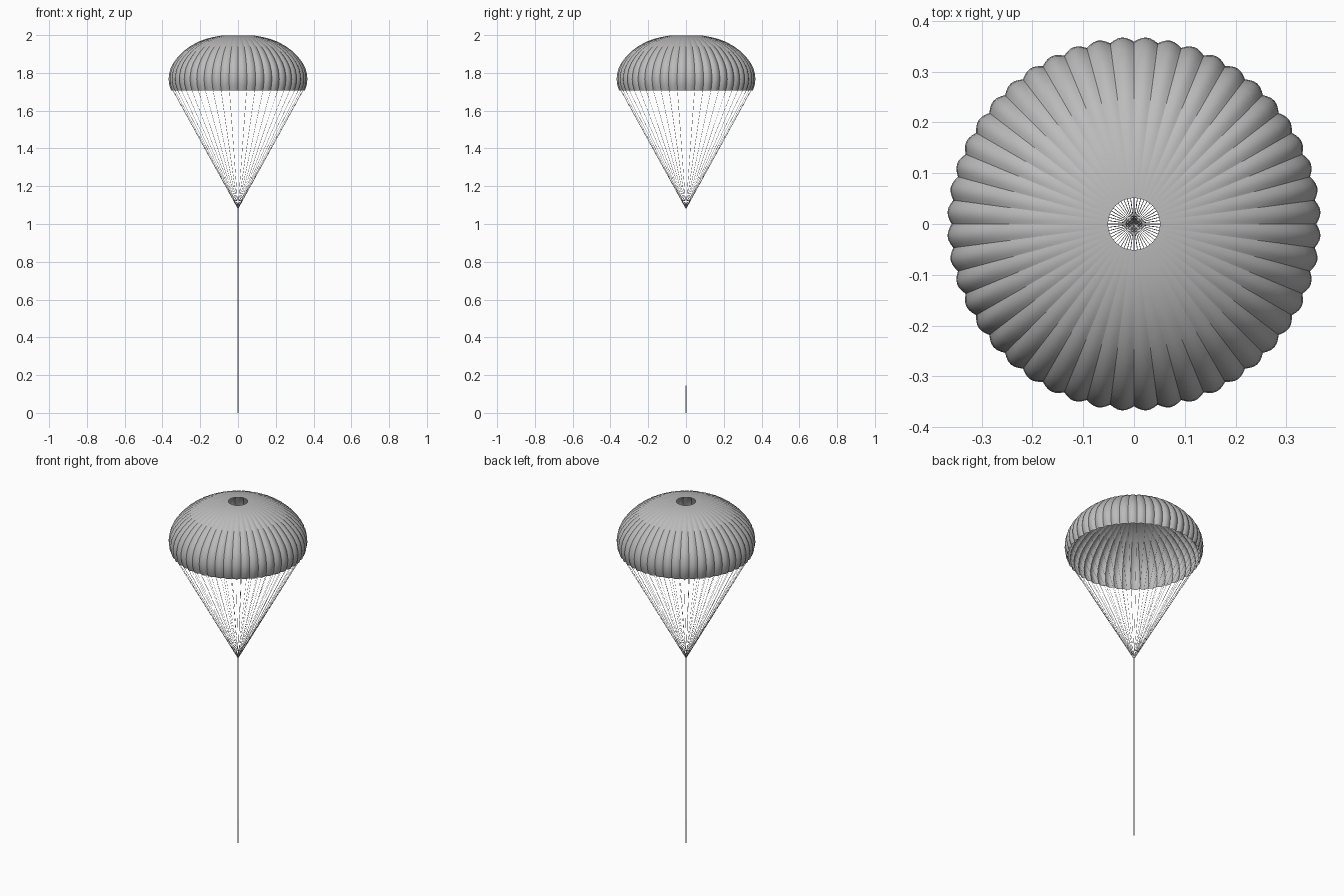
import bpy, bmesh, math
from mathutils import Vector

if "Cube" in bpy.data.objects:
    bpy.data.objects.remove(bpy.data.objects["Cube"])

GORES = 48        # fabric panels around the canopy
STEPS = 6         # faces across one panel
CONFLUENCE = Vector((0, 0, 1.08))


def material(name, value):
    m = bpy.data.materials.new(name)
    m.diffuse_color = (value, value, value, 1)
    m.use_nodes = True
    m.node_tree.nodes["Principled BSDF"].inputs["Base Color"].default_value = m.diffuse_color
    return m


fabric = material("grey_fabric", 0.5)
cord = material("grey_cord", 0.5)


def finish(name, bm, mat):
    mesh = bpy.data.meshes.new(name)
    bm.to_mesh(mesh)
    bm.free()
    mesh.materials.append(mat)
    ob = bpy.data.objects.new(name, mesh)
    bpy.context.collection.objects.link(ob)
    return ob


def tube(bm, a, b, radius, sides=4):
    d = (b - a).normalized()
    u = d.cross(Vector((0, 1, 0.1))).normalized()
    v = d.cross(u)
    ends = []
    for p in (a, b):
        ends.append([bm.verts.new(p + radius * (u * math.cos(t) + v * math.sin(t)))
                     for t in (math.tau * k / sides for k in range(sides))])
    for k in range(sides):
        n = (k + 1) % sides
        bm.faces.new((ends[0][k], ends[0][n], ends[1][n], ends[1][k]))
    bm.faces.new(ends[0][::-1])
    bm.faces.new(ends[1])


def strap(name, width, depth, z0, z1, y=0.0):
    bm = bmesh.new()
    bmesh.ops.create_cube(bm, size=1)
    bmesh.ops.scale(bm, vec=(width, depth, z1 - z0), verts=bm.verts)
    bmesh.ops.translate(bm, vec=(0, y, (z0 + z1) / 2), verts=bm.verts)
    return finish(name, bm, cord)


# Canopy: dome profile swept around, with each panel billowing between its seams
profile = [(0.051, 1.999), (0.09, 1.997), (0.13, 1.99), (0.17, 1.98), (0.21, 1.964),
           (0.25, 1.942), (0.285, 1.916), (0.315, 1.886), (0.34, 1.853), (0.356, 1.82),
           (0.363, 1.79), (0.365, 1.765), (0.361, 1.735), (0.352, 1.708)]
count = GORES * STEPS
bm = bmesh.new()
rings = []
for i, (r, z) in enumerate(profile):
    depth = 0.009 * min(1, (r - 0.05) / 0.27)
    ring = []
    for k in range(count):
        t = math.tau * k / count
        bulge = math.sin(math.pi * (k % STEPS) / STEPS)
        rr = r + depth * (bulge - 0.65)
        ring.append(bm.verts.new((rr * math.cos(t), rr * math.sin(t), z)))
    rings.append(ring)
for lower, upper in zip(rings[1:], rings):
    for k in range(count):
        n = (k + 1) % count
        bm.faces.new((lower[k], lower[n], upper[n], upper[k]))
for f in bm.faces:
    f.smooth = True
for ring_a, ring_b in zip(rings, rings[1:]):      # crisp seams
    for k in range(0, count, STEPS):
        bm.edges.get((ring_a[k], ring_b[k])).smooth = False
finish("canopy", bm, fabric)

# Suspension lines from every seam down to the confluence point
bm = bmesh.new()
for g in range(GORES):
    t = math.tau * g / GORES
    skirt = Vector((0.346 * math.cos(t), 0.346 * math.sin(t), 1.708))
    tube(bm, skirt, CONFLUENCE, 0.0007)
finish("suspension_lines", bm, cord)

# Long riser and the doubled strap at its lower end
strap("riser", 0.005, 0.0025, 0.14, 1.085)
strap("lower_strap", 0.005, 0.005, 0.0, 0.145)
